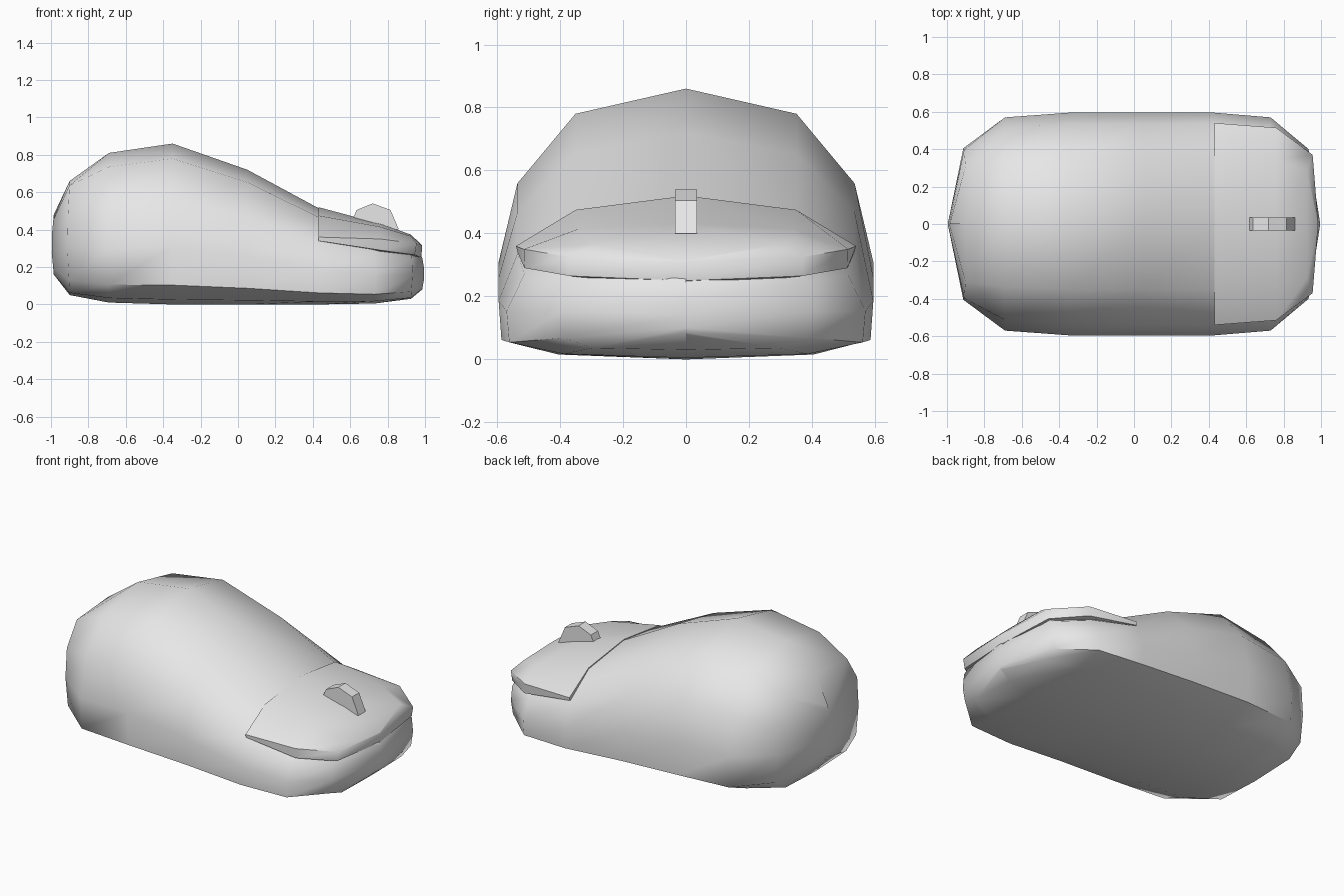
import bpy, bmesh, math

old = bpy.data.objects.get("Cube")
if old:
    bpy.data.objects.remove(old, do_unlink=True)

grey = bpy.data.materials.new("light grey")
grey.use_nodes = True
grey.diffuse_color = (0.8, 0.8, 0.8, 1)
grey.node_tree.nodes["Principled BSDF"].inputs["Base Color"].default_value = (0.8, 0.8, 0.8, 1)


def finish(name, bm, angle=None):
    bmesh.ops.remove_doubles(bm, verts=bm.verts, dist=0.0005)
    bmesh.ops.recalc_face_normals(bm, faces=bm.faces)
    mesh = bpy.data.meshes.new(name)
    bm.to_mesh(mesh)
    bm.free()
    mesh.materials.append(grey)
    obj = bpy.data.objects.new(name, mesh)
    bpy.context.collection.objects.link(obj)
    if angle:
        bpy.ops.object.select_all(action="DESELECT")
        obj.select_set(True)
        bpy.context.view_layer.objects.active = obj
        bpy.ops.object.shade_smooth_by_angle(angle=math.radians(angle))
    return obj


def loft(rings, cap_start=False):
    """Skin closed rings of points, leaving out collapsed faces."""
    bm = bmesh.new()
    loops = [[bm.verts.new(p) for p in ring] for ring in rings]
    for a, b in zip(loops, loops[1:]):
        for i in range(len(a)):
            j = (i + 1) % len(a)
            bm.faces.new((a[i], a[j], b[j], b[i]))
    if cap_start:
        bm.faces.new(loops[0])
    return bm


def mirrored(half):
    """Complete a half section that starts and ends on the centre line."""
    return half + [(x, -y, z) for x, y, z in half[-2:0:-1]]


# Half sections as (width fraction, height fraction), top to bottom
ROUND = [(0, 1), (.59, .907), (.9, .65), (1, .36), (.985, .12), (.68, .03), (0, 0)]
BOXY = [(0, 1), (.76, .96), (.98, .72), (1, .42), (.97, .13), (.74, .02), (0, 0)]


def section(shape, x, width, top, bottom, bulge=0):
    return mirrored([(x + bulge * (1 - abs(2 * v - 1)), u * width, bottom + v * (top - bottom))
                     for u, v in shape])


# Body: lofted shell, pinched to an upright edge at each end
body = [
    section(ROUND, -.985, 0, .48, .16, -.015),
    section(BOXY, -.90, .405, .66, .05, -.015),
    section(ROUND, -.69, .57, .81, .01),
    section(ROUND, -.35, .595, .86, 0),
    section(ROUND, .05, .595, .72, 0),
    section(ROUND, .43, .595, .515, 0),
    section(ROUND, .73, .57, .415, .005),
    section(BOXY, .925, .40, .325, .03, .01),
    section(ROUND, .985, 0, .25, .08, .015),
]
finish("mouse_body", loft(body), 60)

# Button cover: shell over the nose with a lip along its lower edge
cover = [
    mirrored([(.43, 0, .52), (.43, .35, .475), (.43, .54, .36), (.43, .535, .34), (.43, .35, .33), (.43, 0, .33)]),
    mirrored([(.76, 0, .432), (.76, .34, .415), (.76, .515, .35), (.76, .513, .29), (.76, .35, .265), (.76, 0, .26)]),
    mirrored([(.925, 0, .373), (.925, .29, .365), (.955, .37, .325), (.945, .37, .265), (.93, .28, .255), (.93, 0, .25)]),
    mirrored([(.985, 0, .315), (.985, 0, .315), (.985, 0, .31), (.98, 0, .25), (.97, 0, .243), (.965, 0, .24)]),
]
finish("button_cover", loft(cover, True), 60)

# Scroll wheel: faceted slab standing in the cover
bm = bmesh.new()
outline = [(.61, .40), (.61, .45), (.635, .505), (.72, .54), (.815, .505), (.86, .40)]
slab = bm.faces.new([bm.verts.new((x, -.035, z)) for x, z in outline])
out = bmesh.ops.extrude_face_region(bm, geom=[slab])
bmesh.ops.translate(bm, vec=(0, .07, 0),
                    verts=[g for g in out["geom"] if isinstance(g, bmesh.types.BMVert)])
finish("scroll_wheel", bm)
